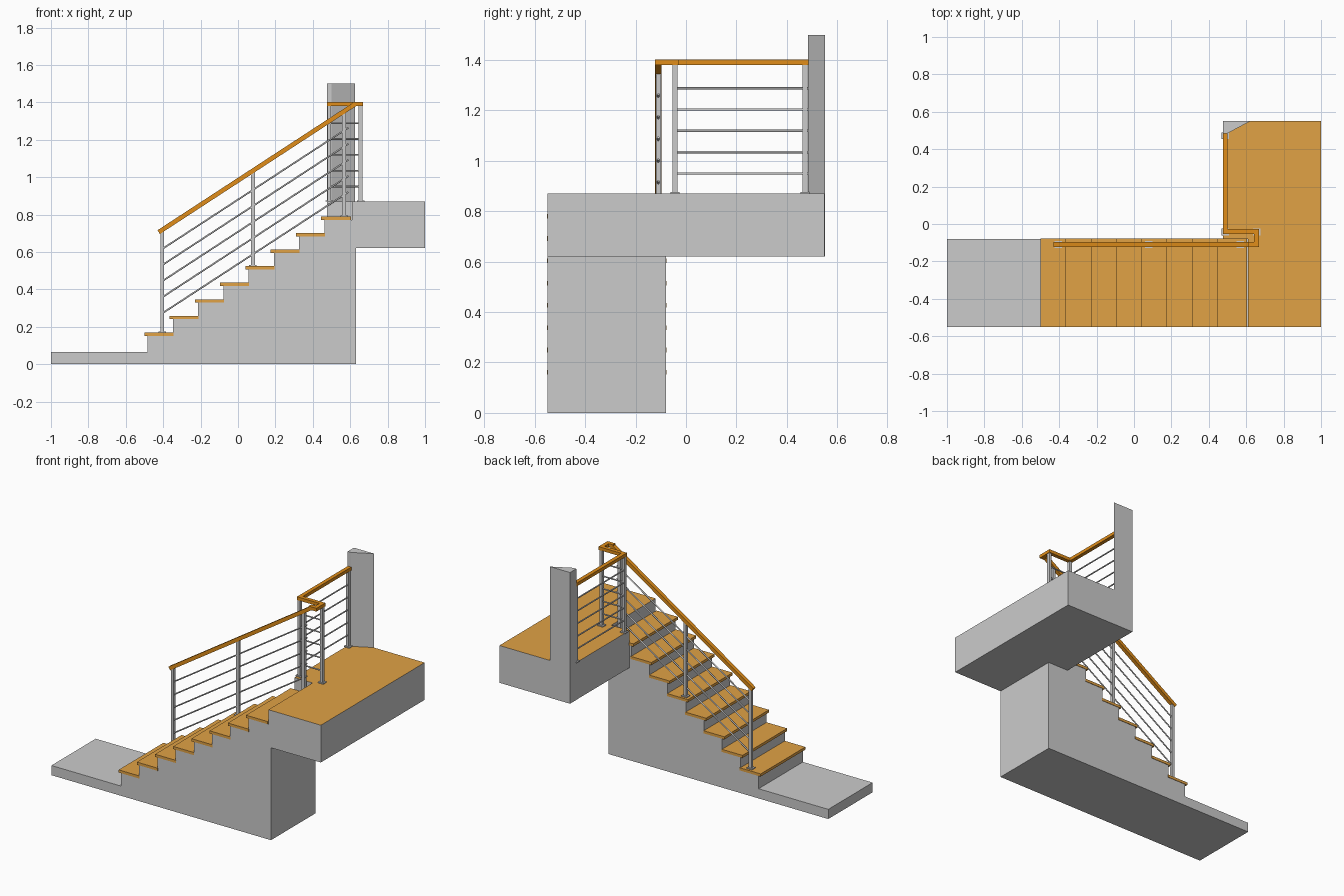
import bpy, bmesh, math
from mathutils import Vector

if "Cube" in bpy.data.objects:
    bpy.data.objects.remove(bpy.data.objects["Cube"])


def material(name, rgb):
    m = bpy.data.materials.new(name)
    m.diffuse_color = (*rgb, 1)
    m.use_nodes = True
    m.node_tree.nodes["Principled BSDF"].inputs["Base Color"].default_value = m.diffuse_color
    return m


WOOD = material("wood", (0.75, 0.36, 0.06))
RAIL = material("rail_wood", (0.75, 0.27, 0.01))
STONE = material("stone", (0.6, 0.6, 0.6))


def prism(name, pts, lo, hi, axis="z", mat=None, top_mat=None):
    """Extrude a 2D outline: (x, y) along z, or (x, z) along y."""
    to3 = (lambda p, h: (p[0], p[1], h)) if axis == "z" else (lambda p, h: (p[0], h, p[1]))
    bm = bmesh.new()
    a = [bm.verts.new(to3(p, lo)) for p in pts]
    b = [bm.verts.new(to3(p, hi)) for p in pts]
    n = len(pts)
    bm.faces.new(a[::-1])
    cap = bm.faces.new(b)
    for i in range(n):
        bm.faces.new((a[i], a[(i + 1) % n], b[(i + 1) % n], b[i]))
    if top_mat:
        cap.material_index = 1
    bmesh.ops.recalc_face_normals(bm, faces=bm.faces)
    me = bpy.data.meshes.new(name)
    bm.to_mesh(me)
    bm.free()
    for m in (mat, top_mat):
        if m:
            me.materials.append(m)
    ob = bpy.data.objects.new(name, me)
    bpy.context.collection.objects.link(ob)
    return ob


def box(name, x0, x1, y0, y1, z0, z1, mat=None):
    return prism(name, [(x0, y0), (x1, y0), (x1, y1), (x0, y1)], z0, z1, mat=mat)


def rod(name, p, q, r=0.0045):
    p, q = Vector(p), Vector(q)
    bpy.ops.mesh.primitive_cylinder_add(vertices=10, radius=r, depth=(q - p).length, location=(p + q) / 2)
    ob = bpy.context.object
    ob.name = name
    ob.rotation_euler = (q - p).to_track_quat("Z", "Y").to_euler()
    bpy.ops.object.shade_smooth_by_angle(angle=math.radians(40))


def post(name, x, y, z0, z1):
    box(name, x - 0.01, x + 0.01, y - 0.01, y + 0.01, z0, z1)
    box(name + "_base", x - 0.02, x + 0.02, y - 0.018, y + 0.018, z0, z0 + 0.006)


RUN, RISE, N = 0.135, 0.0885, 8
X0, Z0, T = -0.50, 0.17, 0.018
Y0, Y1 = -0.55, -0.08

# Solid stair body with the low floor slab in front
outline = [(-1, 0), (-1, 0.065), (X0 + 0.017, 0.065)]
for i in range(N):
    top = Z0 + i * RISE - T
    outline.append((X0 + 0.017 + i * RUN, top))
    end = X0 + 0.017 + (i + 1) * RUN if i < N - 1 else 0.61
    outline.append((end, top))
outline += [(0.61, 0.62), (0.63, 0.62), (0.63, 0)]
prism("stair_body", outline, Y0, Y1, axis="y")

# Wooden treads
for i in range(N):
    x = X0 + i * RUN
    z = Z0 + i * RISE
    x1 = x + 0.155 if i < N - 1 else 0.605
    box(f"tread_{i + 1}", x, x1, Y0 - 0.001, Y1 + 0.003, z - T, z, WOOD)

# Upper landing with wooden floor, and the wall end at its corner
prism("landing", [(0.61, Y0), (1, Y0), (1, 0.55), (0.476, 0.55), (0.476, Y1), (0.61, Y1)],
      0.62, 0.87, mat=STONE, top_mat=WOOD)
prism("wall_end", [(0.475, 0.485), (0.50, 0.485), (0.625, 0.551), (0.475, 0.551)], 0.62, 1.5)

# Sloped handrail
RY, W = -0.11, 0.013
SLOPE = 0.652
rail_z = lambda x: 0.706 + (x + 0.424) * SLOPE
a = math.atan(SLOPE)
dx, dz = -math.sin(a) * 0.012, math.cos(a) * 0.012
xa, xb = -0.424, 0.625
prism("sloped_handrail",
      [(xa - dx, rail_z(xa) - dz), (xb - dx, rail_z(xb) - dz), (xb + dx, rail_z(xb) + dz), (xa + dx, rail_z(xa) + dz)],
      RY - W, RY + W, axis="y", mat=RAIL)

# Level handrail turning back around the landing edge
prism("level_handrail",
      [(0.61, -0.123), (0.668, -0.123), (0.668, -0.027), (0.501, -0.027), (0.501, 0.486),
       (0.475, 0.486), (0.475, -0.053), (0.642, -0.053), (0.642, -0.097), (0.61, -0.097)],
      1.38, 1.402, mat=RAIL)

# Posts on the stairs
for k, (x, step) in enumerate([(-0.405, 0), (0.08, 4), (0.567, 7)]):
    post(f"stair_post_{k + 1}", x, RY, Z0 + step * RISE, rail_z(x))

# Posts on the landing
for k, (x, y) in enumerate([(0.655, -0.043), (0.488, -0.043), (0.488, 0.472)]):
    post(f"landing_post_{k + 1}", x, y, 0.87, 1.385)

# Horizontal and sloped infill bars
for k in range(5):
    z = 0.272 + k * 0.086
    rod(f"sloped_bar_{k + 1}", (-0.405, RY, z), (0.59, RY, z + 0.995 * SLOPE))
    z = 0.95 + k * 0.0845
    rod(f"landing_bar_{k + 1}", (0.488, -0.043, z), (0.488, 0.486, z))
    rod(f"return_bar_{k + 1}", (0.488, -0.043, z), (0.655, -0.043, z))
